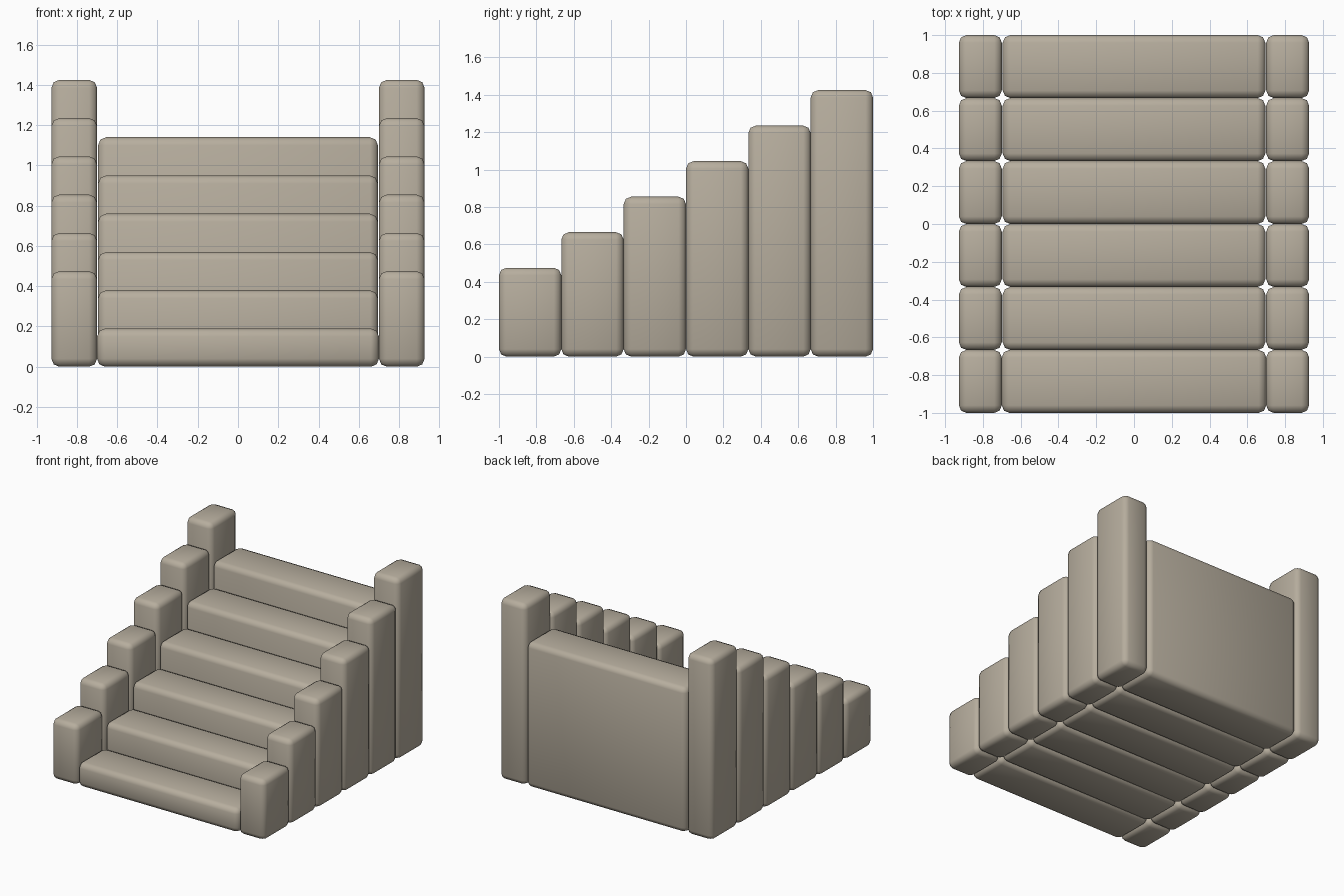
import bpy

if "Cube" in bpy.data.objects:
    bpy.data.objects.remove(bpy.data.objects["Cube"], do_unlink=True)

COUNT = 6
DEPTH = 2 / COUNT      # depth of one step
RISE = 0.19            # height of one step
HALF = 0.70            # half the step width
OUTER = 0.927          # outer side of the posts
POST_BASE = 0.475      # height of the lowest post

stone = bpy.data.materials.new("warm_grey_stone")
stone.use_nodes = True
colour = (0.47, 0.42, 0.34, 1)
stone.diffuse_color = colour
bsdf = next(n for n in stone.node_tree.nodes if n.type == "BSDF_PRINCIPLED")
bsdf.inputs["Base Color"].default_value = colour


def block(name, x0, x1, y0, height):
    """Rounded stone block standing on the ground."""
    bpy.ops.mesh.primitive_cube_add(
        size=1, location=((x0 + x1) / 2, y0 + DEPTH / 2, height / 2))
    ob = bpy.context.object
    ob.name = name
    ob.scale = (x1 - x0, DEPTH, height)
    bpy.ops.object.transform_apply(location=False, rotation=False, scale=True)
    bevel = ob.modifiers.new("rounded_edges", "BEVEL")
    bevel.width = 0.04
    bevel.segments = 2
    bevel.limit_method = "NONE"
    ob.data.materials.append(stone)
    bpy.ops.object.shade_smooth()


# Each row is a full-height step between two taller posts
for i in range(COUNT):
    y = -1 + i * DEPTH
    half = HALF if i == 0 else HALF - 0.005
    block(f"step_{i + 1}", -half, half, y, RISE * (i + 1))
    top = POST_BASE + RISE * i
    block(f"left_post_{i + 1}", HALF, OUTER, y, top)
    block(f"right_post_{i + 1}", -OUTER, -HALF, y, top)
